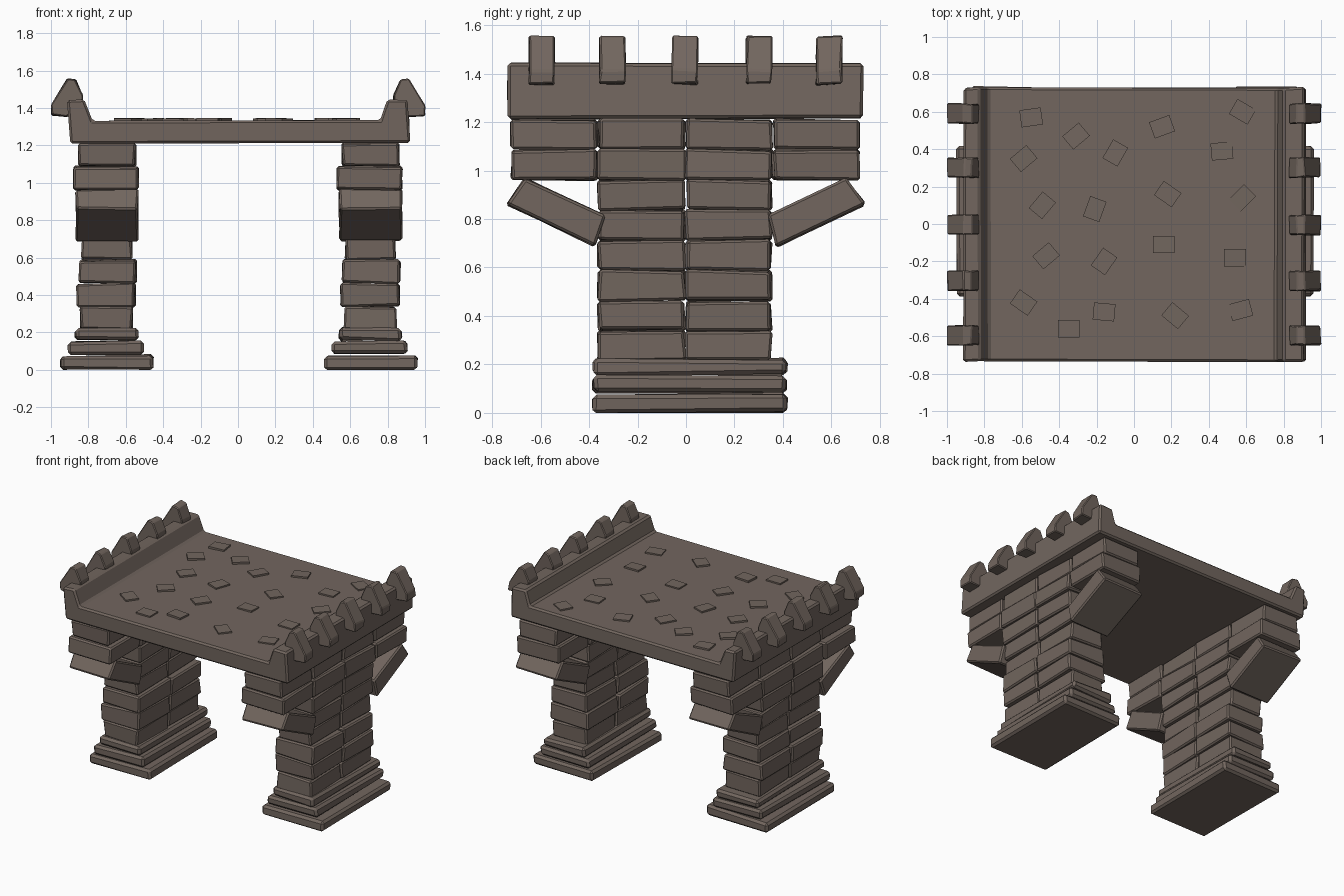
import bpy, bmesh, math, random
from mathutils import Vector, Matrix

if "Cube" in bpy.data.objects:
    bpy.data.objects.remove(bpy.data.objects["Cube"])

random.seed(7)
stone = bpy.data.materials.new("brown_grey_stone")
stone.diffuse_color = (0.168, 0.133, 0.113, 1)
stone.use_nodes = True
stone.node_tree.nodes["Principled BSDF"].inputs["Base Color"].default_value = stone.diffuse_color


def add_prism(bm, profile, axis, lo, hi, jitter=0.0, bevel=0.0):
    """Extrude a 2D profile along x (points are y,z) or y (points are x,z)."""
    part = bmesh.new()
    rings = []
    for d in (lo, hi):
        ring = []
        for a, b in profile:
            co = Vector((d, a, b)) if axis == "x" else Vector((a, d, b))
            co += Vector([random.uniform(-jitter, jitter) for _ in range(3)])
            ring.append(part.verts.new(co))
        rings.append(ring)
    n = len(profile)
    part.faces.new(rings[0])
    part.faces.new(rings[1][::-1])
    for i in range(n):
        j = (i + 1) % n
        part.faces.new((rings[0][i], rings[1][i], rings[1][j], rings[0][j]))
    bmesh.ops.recalc_face_normals(part, faces=part.faces)
    if bevel:
        bmesh.ops.bevel(part, geom=part.edges[:], offset=bevel, segments=1,
                        profile=0.5, affect='EDGES', clamp_overlap=True)
    for v in part.verts:
        v.co.z = max(v.co.z, 0)
    tmp = bpy.data.meshes.new("tmp")
    part.to_mesh(tmp)
    part.free()
    bm.from_mesh(tmp)
    bpy.data.meshes.remove(tmp)


def rect(a0, a1, b0, b1):
    return [(a0, b0), (a1, b0), (a1, b1), (a0, b1)]


def finish(bm, name):
    mesh = bpy.data.meshes.new(name)
    bmesh.ops.recalc_face_normals(bm, faces=bm.faces)
    bm.to_mesh(mesh)
    bm.free()
    mesh.materials.append(stone)
    ob = bpy.data.objects.new(name, mesh)
    bpy.context.collection.objects.link(ob)
    return ob


# Two piers: the second is a shifted copy of the first
SHIFT = 1.41
for side, dx in (("left", 0), ("right", SHIFT)):
    # stepped footing slabs
    bm = bmesh.new()
    for x0, x1, z0, z1 in ((-0.945, -0.45, 0.0, 0.078), (-0.905, -0.505, 0.082, 0.152),
                           (-0.87, -0.535, 0.156, 0.222)):
        add_prism(bm, rect(-0.382, 0.416, z0, z1), "x", x0 + dx, x1 + dx, 0.007, 0.016)
    finish(bm, side + "_footing")

    # narrow brick courses, two bricks each
    bm = bmesh.new()
    rows = [(-0.84, -0.565), (-0.86, -0.55), (-0.85, -0.545),
            (-0.835, -0.57), (-0.85, -0.555), (-0.865, -0.545)]
    for i, (x0, x1) in enumerate(rows):
        z = 0.215 + i * 0.1245
        for y0, y1 in ((-0.362, -0.004), (0.0, 0.352)):
            add_prism(bm, rect(y0, y1, z, z + 0.122), "x", x0 + dx, x1 + dx, 0.007, 0.01)
    # wide top courses, four bricks each
    for z0, z1, x0, x1 in ((0.963, 1.085, -0.877, -0.535), (1.088, 1.212, -0.85, -0.55)):
        for k in range(4):
            y = -0.72 + k * 0.36
            add_prism(bm, rect(y, y + 0.355, z0, z1), "x", x0 + dx, x1 + dx, 0.007, 0.01)
    finish(bm, side + "_pier_bricks")

    # slanted corbel stones
    bm = bmesh.new()
    for s in (-1, 1):
        pts = [(0.74, 0.86), (0.375, 0.685), (0.335, 0.815), (0.665, 0.968)]
        add_prism(bm, [(s * y, z) for y, z in pts], "x", -0.868 + dx, -0.535 + dx, 0.005, 0.01)
    finish(bm, side + "_corbels")

# Deck with raised parapets
bm = bmesh.new()
add_prism(bm, [(-0.9, 1.212), (-0.912, 1.445), (-0.825, 1.445), (-0.78, 1.333),
               (0.763, 1.333), (0.8, 1.445), (0.91, 1.445), (0.92, 1.215)],
          "y", -0.735, 0.73, 0.004, 0.012)
finish(bm, "deck")

# Merlons along both parapets
bm = bmesh.new()
for s in (-1, 1):
    for y in (-0.595, -0.303, -0.005, 0.302, 0.59):
        prof = [(0.915, 1.355), (0.998, 1.36), (0.998, 1.415), (0.91, 1.555),
                (0.868, 1.55), (0.83, 1.465), (0.835, 1.40)]
        add_prism(bm, [(s * x, z) for x, z in prof], "y", y - 0.053, y + 0.053, 0.005, 0.006)
finish(bm, "merlons")

# Scattered paving stones: x, y, turn in degrees
paving = [(-0.55, 0.57, 8), (-0.31, 0.47, 40), (-0.59, 0.35, 40), (-0.1, 0.38, 60),
          (0.15, 0.52, 20), (0.58, 0.6, -30), (0.47, 0.39, 5), (-0.49, 0.1, 50),
          (-0.21, 0.08, 70), (0.18, 0.16, -35), (0.58, 0.14, 45), (-0.47, -0.17, 40),
          (-0.16, -0.2, 55), (0.16, -0.11, 0), (0.54, -0.18, 0), (-0.59, -0.42, -35),
          (-0.35, -0.56, 0), (-0.16, -0.47, -5), (0.22, -0.49, -40), (0.57, -0.46, 15)]
bm = bmesh.new()
for x, y, turn in paving:
    mat = Matrix.Translation((x, y, 1.327)) @ Matrix.Rotation(math.radians(turn), 4, 'Z') \
        @ Matrix.Diagonal((0.115, 0.092, 0.036, 1))
    for v in bmesh.ops.create_cube(bm, size=1, matrix=mat)["verts"]:
        v.co.z += random.uniform(-0.003, 0.002)
finish(bm, "paving_stones")
